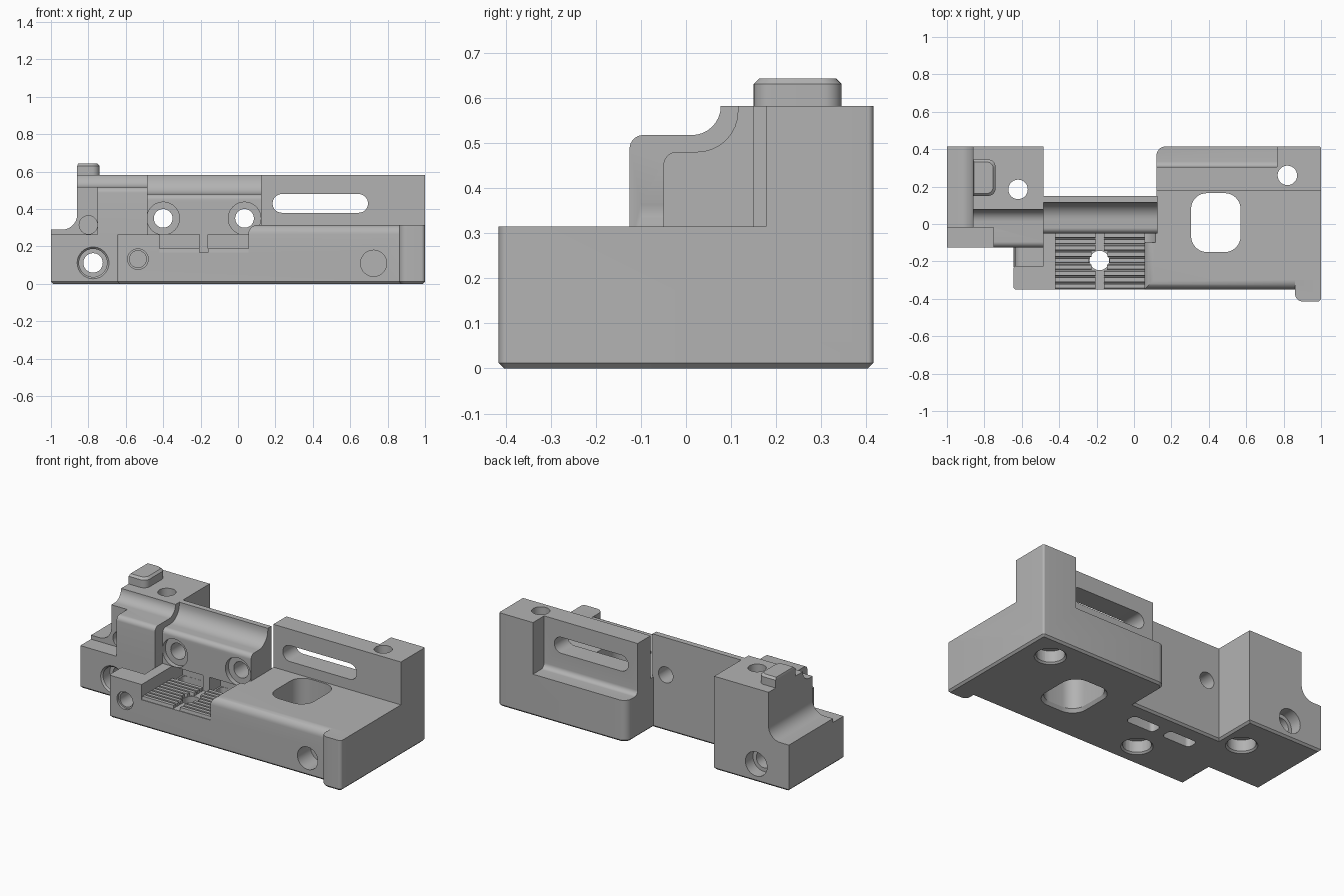
import bpy, bmesh, math
from mathutils import Vector

old = bpy.data.objects.get("Cube")
if old:
    bpy.data.objects.remove(old, do_unlink=True)

grey = bpy.data.materials.new("plain grey")
grey.use_nodes = True
COLOUR = (0.45, 0.45, 0.45, 1)
grey.diffuse_color = COLOUR
grey.node_tree.nodes["Principled BSDF"].inputs["Base Color"].default_value = COLOUR


def rounded(points, steps=8):
    """Outline whose corners (u, v, radius) become tangent arcs."""
    out = []
    for i, p in enumerate(points):
        c = Vector(p[:2])
        if len(p) == 2:
            out.append(c)
            continue
        a = (Vector(points[i - 1][:2]) - c).normalized()
        b = (Vector(points[(i + 1) % len(points)][:2]) - c).normalized()
        half = a.angle(b) / 2
        mid = c + (a + b).normalized() * p[2] / math.sin(half)
        start = c + a * p[2] / math.tan(half) - mid
        end = c + b * p[2] / math.tan(half) - mid
        for k in range(steps + 1):
            t = k / steps
            sweep = math.pi - 2 * half
            out.append(mid + (start * math.sin((1 - t) * sweep) + end * math.sin(t * sweep)) / math.sin(sweep))
    return out


def place(axis, u, v, w):
    return {"x": (w, u, v), "y": (u, w, v), "z": (u, v, w)}[axis]


def loft(name, axis, rings):
    """Solid through a list of (outline, position along axis)."""
    bm = bmesh.new()
    loops = [[bm.verts.new(place(axis, u, v, w)) for u, v in pts] for pts, w in rings]
    bm.faces.new(loops[0])
    bm.faces.new(loops[-1])
    n = len(loops[0])
    for lo, hi in zip(loops, loops[1:]):
        for i in range(n):
            bm.faces.new((lo[i], lo[(i + 1) % n], hi[(i + 1) % n], hi[i]))
    bmesh.ops.recalc_face_normals(bm, faces=bm.faces)
    mesh = bpy.data.meshes.new(name)
    bm.to_mesh(mesh)
    bm.free()
    mesh.materials.append(grey)
    ob = bpy.data.objects.new(name, mesh)
    bpy.context.collection.objects.link(ob)
    return ob


def prism(name, axis, points, a, b):
    pts = rounded(points)
    return loft(name, axis, [(pts, a), (pts, b)])


def box(name, x, y, z):
    return prism(name, "z", [(x[0], y[0]), (x[1], y[0]), (x[1], y[1]), (x[0], y[1])], *z)


def slab(x, y, r):
    return [(x[0], y[0], r), (x[1], y[0], r), (x[1], y[1], r), (x[0], y[1], r)]


def circle(u, v, r, n=40):
    return [(u + r * math.cos(math.tau * i / n), v + r * math.sin(math.tau * i / n)) for i in range(n)]


def combine(target, other, operation="DIFFERENCE"):
    mod = target.modifiers.new("combine", "BOOLEAN")
    mod.operation, mod.object, mod.solver = operation, other, "EXACT"
    bpy.context.view_layer.objects.active = target
    bpy.ops.object.modifier_apply(modifier=mod.name)
    bpy.data.objects.remove(other, do_unlink=True)


def drill(target, axis, u, v, r, a, b, r2=None):
    combine(target, loft("drill", axis, [(circle(u, v, r), a), (circle(u, v, r2 or r), b)]))


# End block: stepped top, side shelf and front ledge
body = prism("body", "x", [(-.125, 0), (.415, 0), (.415, .582), (.077, .582),
                           (.077, .517, .064), (-.125, .517, .03)], -1, -.485)
combine(body, prism("shelf_cut", "y", [(-1.1, .29), (-.86, .29, .08), (-.86, .7), (-1.1, .7)], -.5, .6))
combine(body, box("ledge_cut", (-1.1, -.75), (-.3, -.02), (.265, .8)))

# Bridge between the two blocks
bridge = prism("bridge", "x", [(-.05, 0), (.15, 0), (.15, .582), (.115, .582),
                               (.115, .48, .09), (-.05, .48, .03)], -.485, .125)

# Deck block with upright rear wall, trimmed to its plan outline
deck = prism("deck", "x", [(-.35, 0), (.415, 0), (.415, .582), (.177, .582),
                           (.177, .315), (-.35, .315, .05)], .04, 1)
combine(deck, prism("deck_plan", "z", [(.055, -.35), (1, -.35), (1, .415, .012), (.12, .415, .05),
                                       (.12, -.05), (.055, -.05)], -.1, .9), "INTERSECT")
combine(deck, prism("edge_round", "y", [(0, .2), (.055, .2), (.055, .315, .05), (.13, .315),
                                        (.13, .4), (0, .4)], -.5, -.05))
combine(deck, prism("rear_recess", "x", [(.305, .26, .03), (.5, .26), (.5, .7), (.305, .7)], 0, .765))
combine(deck, prism("wall_slot", "y", slab((.185, .695), (.38, .48), .0495), .1, .5))

# Corner tab, tray floor, front lug and neck
tab = prism("tab", "z", [(.86, -.415, .045), (1, -.415, .02), (1, -.3), (.86, -.3)], 0, .315)
tray = box("tray_floor", (-.425, .06), (-.35, -.045), (0, .168))
lug = prism("lug", "z", [(-.645, -.35, .015), (-.42, -.35), (-.42, -.04), (-.49, -.04),
                         (-.485, -.225), (-.645, -.225, .015)], 0, .263)
neck = prism("neck", "y", [(-.645, 0), (-.48, 0), (-.48, .2), (-.635, .2, .04)], -.23, -.12)
for part in (bridge, deck, tab, tray, lug, neck):
    combine(body, part, "UNION")

# Chamfer around the bottom outline
bm = bmesh.new()
bm.from_mesh(body.data)
bmesh.ops.remove_doubles(bm, verts=bm.verts, dist=1e-4)
bmesh.ops.dissolve_limit(bm, angle_limit=.01, verts=bm.verts, edges=bm.edges)
rim = [e for e in bm.edges if all(abs(v.co.z) < 1e-4 for v in e.verts)
       and len(e.link_faces) == 2 and e.calc_face_angle() > .5]
bmesh.ops.bevel(bm, geom=rim, offset=.012, segments=1, affect="EDGES")
bm.to_mesh(body.data)
bm.free()

# Vertical through holes, counterbored from below
for x, y in ((-.62, .185), (.82, .26), (-.185, -.195)):
    drill(body, "z", x, y, .052, -.1, .9)
    drill(body, "z", x, y, .08, -.1, .08)
    drill(body, "z", x, y, .1, -.01, .02, .07)

# Bridge holes and end block hole, counterbored
for x in (-.4, .035):
    drill(body, "y", x, .35, .05, -.3, .3)
    drill(body, "y", x, .35, .087, -.1, -.02)
drill(body, "y", -.775, .112, .052, -.3, .6)
for a, b in ((-.3, -.05), (.34, .6)):
    drill(body, "y", -.775, .112, .075, a, b)
drill(body, "y", -.775, .112, .095, -.135, -.105, .065)

# Blind front holes
drill(body, "y", .725, .11, .07, -.5, -.22)
drill(body, "y", -.535, .132, .045, -.5, -.16)
drill(body, "y", -.535, .132, .055, -.5, -.335)
drill(body, "y", -.8, .315, .049, -.03, .06)

# Deck window with softened rims
window = rounded(slab((.305, .57), (-.15, .165), .085))
wide = rounded(slab((.285, .59), (-.17, .185), .1))
combine(body, loft("window_cut", "z", [(wide, -.01), (window, .02), (window, .5)]))

# Pockets under the bridge with slots through the base
for x in ((-.42, -.205), (-.16, .055)):
    combine(body, box("pocket", x, (-.1, .055), (.168, .263)))
    combine(body, prism("base_slot", "z", slab((x[0] + .01, x[1] - .01), (-.02, .054), .025), -.1, .2))

# Tray ridges in two banks, leaving the hole clear
for side, x in (("right", (-.42, -.205)), ("left", (-.16, .055))):
    for i in range(9):
        y = -.332 + i * .034
        ends = list(x)
        gap = .052 ** 2 - (y + .195) ** 2
        if gap > 0:
            reach = math.sqrt(gap) + .003
            if side == "right":
                ends[1] = min(x[1], -.185 - reach)
            else:
                ends[0] = max(x[0], -.185 + reach)
        prism(f"{side}_ridge_{i + 1}", "x", [(y - .014, .166), (y + .014, .166), (y + .011, .188),
                                             (y - .011, .188)], *ends)

# Raised pad on the end block
outer = rounded([(-.86, .15), (-.74, .15, .04), (-.74, .345, .04), (-.86, .345)])
inner = rounded([(-.855, .163), (-.753, .163, .035), (-.753, .332, .035), (-.855, .332)])
loft("raised_pad", "z", [(outer, .58), (outer, .63), (inner, .643)])

# Smooth rounded surfaces, keep hard edges
for ob in bpy.context.scene.objects:
    if ob.type == "MESH":
        ob.select_set(True)
        bpy.context.view_layer.objects.active = ob
bpy.ops.object.shade_smooth_by_angle(angle=math.radians(30))
